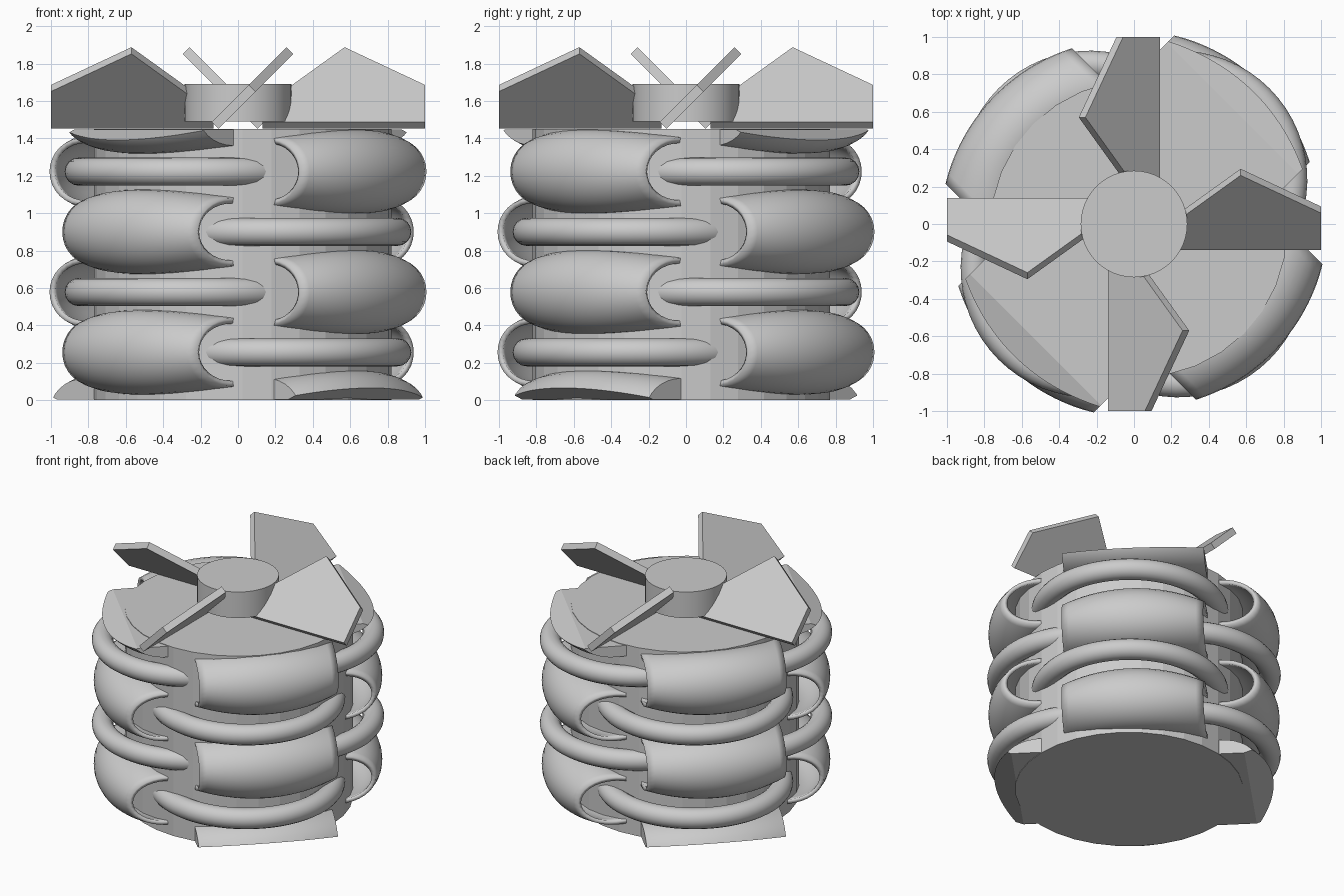
import bpy, bmesh, math
from mathutils import Matrix, Vector

if "Cube" in bpy.data.objects:
    bpy.data.objects.remove(bpy.data.objects["Cube"])

grey = bpy.data.materials.new("plain grey")
grey.use_nodes = True
COLOUR = (0.6, 0.6, 0.6, 1)
grey.diffuse_color = COLOUR
grey.node_tree.nodes["Principled BSDF"].inputs["Base Color"].default_value = COLOUR

CORE_R, TOP = 0.795, 1.45
STEP = 0.322
LEVELS = [0.256 + STEP * k for k in range(4)]


def finish(bm, name, smooth=None, matrix=None):
    """Turn a bmesh into a grey object."""
    bmesh.ops.recalc_face_normals(bm, faces=bm.faces)
    mesh = bpy.data.meshes.new(name)
    bm.to_mesh(mesh)
    bm.free()
    mesh.materials.append(grey)
    obj = bpy.data.objects.new(name, mesh)
    bpy.context.collection.objects.link(obj)
    if matrix:
        obj.matrix_world = matrix
    if smooth:
        bpy.ops.object.select_all(action='DESELECT')
        obj.select_set(True)
        bpy.context.view_layer.objects.active = obj
        bpy.ops.object.shade_smooth_by_angle(angle=math.radians(smooth))
    return obj


def drum(name, radius, low, high, sides, offset, smooth):
    bm = bmesh.new()
    place = Matrix.Translation((*offset, (low + high) / 2))
    bmesh.ops.create_cone(bm, cap_ends=True, segments=sides, radius1=radius,
                          radius2=radius, depth=high - low, matrix=place)
    return finish(bm, name, smooth)


def tube(point, steps, sides, capped):
    """Tube whose surface is point(along, around), along running 0 to 1."""
    bm = bmesh.new()
    rings = [[bm.verts.new(point(i / steps, math.tau * k / sides)) for k in range(sides)]
             for i in range(steps + 1)]
    for a, b in zip(rings, rings[1:]):
        for k in range(sides):
            n = (k + 1) % sides
            bm.faces.new((a[k], a[n], b[n], b[k]))
    if capped:
        bm.faces.new(rings[0])
        bm.faces.new(rings[-1])
    return bm


def sleeve_mesh(z, capped):
    """Curved tube about the core, lower at its parallel ends. x is outward."""
    def point(f, a):
        t = -0.43 + 0.99 * f
        r = 0.79 + 0.222 * math.cos(a)
        height = 0.226 * (1 - 0.19 * (2 * f - 1) ** 2)
        return (math.sqrt(r * r - (t - 0.035) ** 2), t, z + height * math.sin(a))
    return tube(point, 20, 32, capped)


def sleeve(name, z, turn):
    obj = finish(sleeve_mesh(z, False), name, 40, turn)
    shell = obj.modifiers.new("wall", 'SOLIDIFY')
    shell.thickness = 0.03
    shell.offset = -1


def cut_sleeve(name, z, plane_z, side, turn):
    """Sleeve sliced level with the core's end, then sloped on its outer part."""
    bm = sleeve_mesh(z, True)
    for normal, inset in (((0, 0, side), 0.004), ((0.36, 0, 0.93 * side), 0)):
        cut = bmesh.ops.bisect_plane(bm, geom=bm.verts[:] + bm.edges[:] + bm.faces[:],
                                     plane_co=Vector((0.8, 0, plane_z - side * inset)),
                                     plane_no=Vector(normal), clear_outer=True)
        edges = [e for e in cut["geom_cut"] if isinstance(e, bmesh.types.BMEdge)]
        bmesh.ops.holes_fill(bm, edges=edges, sides=0)
    finish(bm, name, 20, turn)


def pipe(name, z, turn):
    """Thin bent pipe whose ends sink into the core."""
    def point(f, b):
        a = math.radians(-115 + 230 * f)
        r = 0.615 + 0.075 * math.cos(b)
        return (0.335 + r * math.cos(a), r * math.sin(a), z + 0.075 * math.sin(b))
    finish(tube(point, 40, 16, True), name, 40, turn)


def blade(name, turn):
    """Five-sided plate leaning at 45 degrees."""
    outline = [(0.13, 0), (1, 0), (1, 0.28), (0.57, 0.565), (0.27, 0.26), (0.13, 0.12)]
    bm = bmesh.new()
    face = bm.faces.new([bm.verts.new((x, s, -0.025)) for x, s in outline])
    out = bmesh.ops.extrude_face_region(bm, geom=[face])
    moved = [v for v in out["geom"] if isinstance(v, bmesh.types.BMVert)]
    bmesh.ops.translate(bm, verts=moved, vec=(0, 0, 0.05))
    lean = Matrix.Translation((0, -0.122, 1.47)) @ Matrix.Rotation(math.radians(45), 4, 'X')
    finish(bm, name, None, turn @ lean)


# Core and rotor hub
drum("core", CORE_R, 0, TOP, 32, (0.025, -0.025), None)
drum("hub", 0.285, 1.49, 1.69, 48, (0, 0), 30)

# Woven sleeves and pipes on the four diagonals
corners = ["back_left", "back_right", "front_right", "front_left"]
for q, corner in enumerate(corners):
    turn = Matrix.Rotation(math.radians(45 + 90 * q), 4, 'Z')
    for k, z in enumerate(LEVELS):
        if k % 2 == q % 2:
            sleeve(f"sleeve_{corner}_{k}", z, turn)
        else:
            pipe(f"pipe_{corner}_{k}", z, turn)
    if q % 2 == 0:
        cut_sleeve(f"cut_sleeve_{corner}", LEVELS[-1] + STEP, TOP, 1, turn)
    else:
        cut_sleeve(f"cut_sleeve_{corner}", LEVELS[0] - STEP, 0, -1, turn)

# Fan blades
for q in range(4):
    blade(f"blade_{q}", Matrix.Rotation(math.radians(90 * q), 4, 'Z'))
